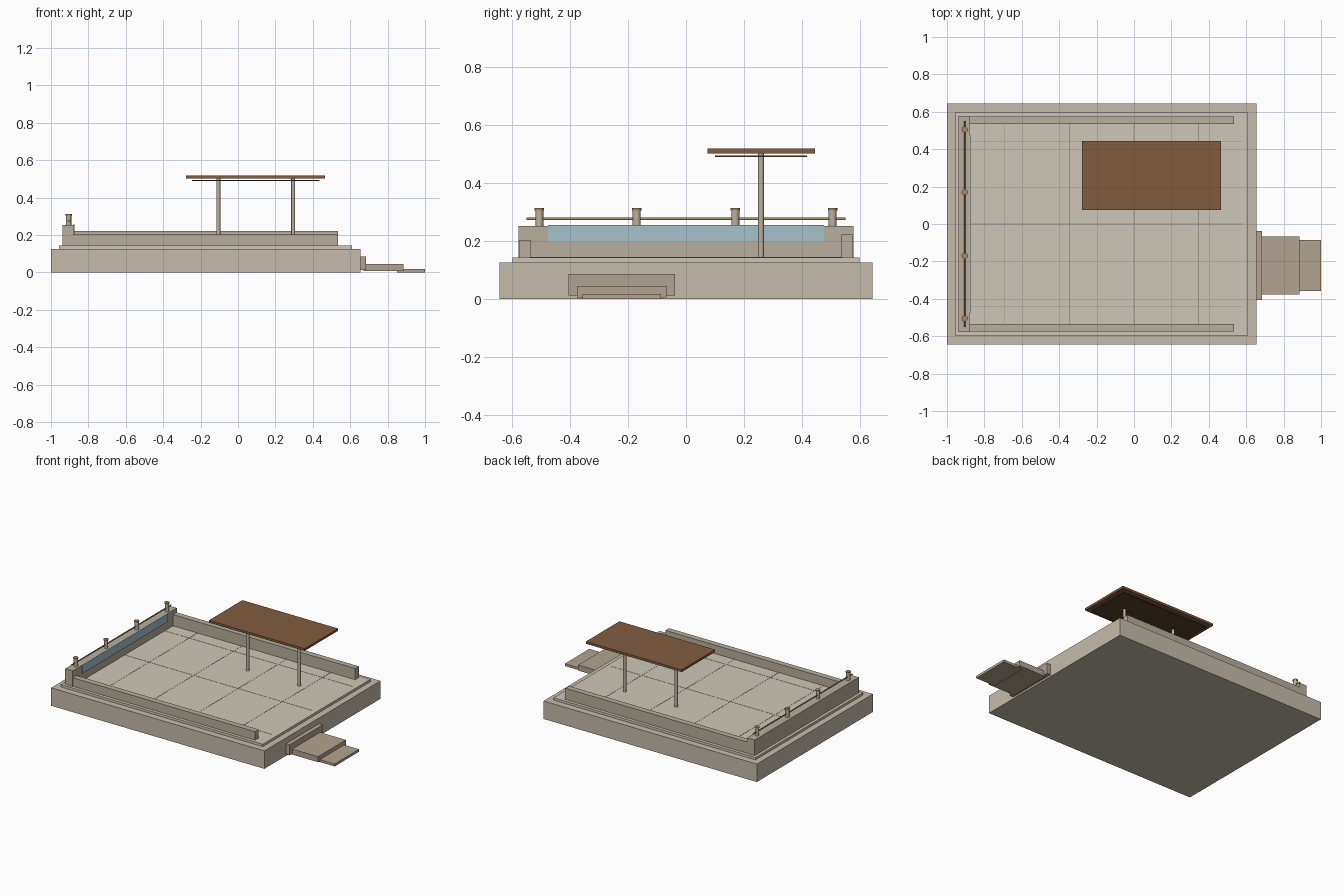
import bpy

if "Cube" in bpy.data.objects:
    bpy.data.objects.remove(bpy.data.objects["Cube"])


def material(name, rgb):
    m = bpy.data.materials.new(name)
    m.diffuse_color = (*rgb, 1.0)
    m.use_nodes = True
    m.node_tree.nodes["Principled BSDF"].inputs["Base Color"].default_value = m.diffuse_color
    return m


STONE = material("stone", (0.56, 0.50, 0.41))
PALE = material("pale_stone", (0.62, 0.57, 0.48))
WALL = material("wall_stone", (0.48, 0.43, 0.34))
STEP = material("step_stone", (0.45, 0.37, 0.28))
JOINT = material("tile_joint", (0.35, 0.32, 0.27))
GLASS = material("glass", (0.38, 0.54, 0.60))
METAL = material("post_metal", (0.50, 0.44, 0.35))
BRASS = material("brass", (0.38, 0.25, 0.12))
WOOD = material("roof_wood", (0.22, 0.107, 0.05))
DARK = material("dark_wood", (0.10, 0.05, 0.025))


def box(name, x, y, z, mat):
    """Box from (min, max) pairs on each axis."""
    bpy.ops.mesh.primitive_cube_add(size=1, location=[sum(r) / 2 for r in (x, y, z)])
    o = bpy.context.object
    o.name = name
    o.scale = [r[1] - r[0] for r in (x, y, z)]
    bpy.ops.object.transform_apply(location=False, rotation=False, scale=True)
    o.data.materials.append(mat)
    return o


def rod(name, loc, radius, length, mat, rot=(0, 0, 0)):
    """Smooth cylinder centred on loc."""
    bpy.ops.mesh.primitive_cylinder_add(vertices=20, radius=radius, depth=length,
                                        location=loc, rotation=rot)
    o = bpy.context.object
    o.name = name
    bpy.ops.object.shade_smooth_by_angle()
    o.data.materials.append(mat)
    return o


# Plinth and floor slab
box("plinth", (-1, 0.655), (-0.643, 0.643), (0, 0.126), STONE)
box("floor_slab", (-0.957, 0.61), (-0.597, 0.597), (0.126, 0.143), PALE)

# Thin tile joints on the floor
for x in (-0.69, -0.345, 0, 0.345):
    box("tile_joint_across", (x - 0.0015, x + 0.0015), (-0.535, 0.535), (0.142, 0.144), JOINT)
for y in (-0.443, 0, 0.443):
    box("tile_joint_along", (-0.875, 0.58), (y - 0.0015, y + 0.0015), (0.142, 0.144), JOINT)

# Low walls round three sides
box("front_wall", (-0.937, 0.535), (-0.575, -0.535), (0.143, 0.203), WALL)
box("rear_wall", (-0.937, 0.535), (0.535, 0.575), (0.143, 0.222), WALL)
box("end_wall", (-0.937, -0.879), (-0.577, 0.577), (0.143, 0.252), WALL)
box("glass_panel", (-0.882, -0.874), (-0.475, 0.475), (0.196, 0.255), GLASS)

# Railing on the end wall
for y in (-0.505, -0.17, 0.17, 0.505):
    rod("rail_post", (-0.905, y, 0.279), 0.0135, 0.055, METAL)
    rod("rail_post_cap", (-0.905, y, 0.309), 0.0165, 0.008, BRASS)
rod("hand_rail", (-0.905, 0, 0.276), 0.0045, 1.10, BRASS, (1.5707963, 0, 0))

# Canopy with two posts
for x in (-0.105, 0.295):
    rod("canopy_post", (x, 0.258, 0.323), 0.0105, 0.36, METAL)
box("canopy_roof", (-0.278, 0.465), (0.074, 0.445), (0.502, 0.518), WOOD)
box("canopy_lining", (-0.245, 0.435), (0.1, 0.417), (0.489, 0.495), DARK)

# Entrance steps
box("upper_step", (0.645, 0.685), (-0.405, -0.038), (0.012, 0.086), STEP)
box("middle_step", (0.67, 0.885), (-0.376, -0.068), (0.006, 0.045), STEP)
box("lower_step", (0.85, 1.0), (-0.357, -0.086), (0, 0.017), STEP)
